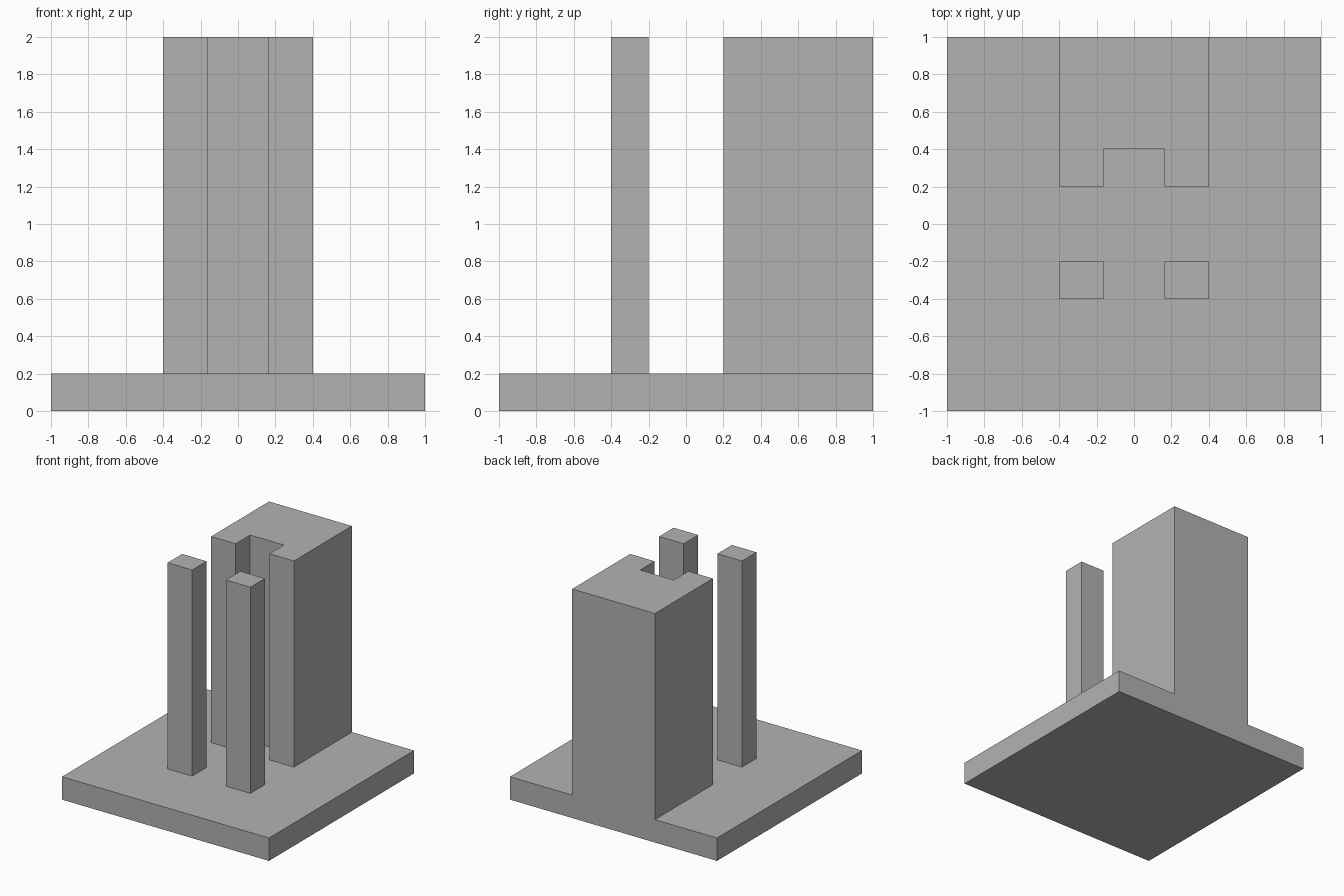
import bpy
import bmesh

cube = bpy.data.objects.get("Cube")
if cube:
    bpy.data.objects.remove(cube, do_unlink=True)

# Single plain grey material
GREY = (0.448, 0.448, 0.448, 1.0)
grey = bpy.data.materials.new("plain grey")
grey.use_nodes = True
grey.diffuse_color = GREY
grey.node_tree.nodes["Principled BSDF"].inputs["Base Color"].default_value = GREY


def extrude_plan(name, plan, z0, z1):
    """Raise a counter-clockwise floor plan from z0 to z1."""
    bm = bmesh.new()
    floor = bm.faces.new([bm.verts.new((x, y, z0)) for x, y in plan])
    raised = bmesh.ops.extrude_face_region(bm, geom=[floor], use_keep_orig=True)
    top = [v for v in raised["geom"] if isinstance(v, bmesh.types.BMVert)]
    bmesh.ops.translate(bm, verts=top, vec=(0, 0, z1 - z0))
    bmesh.ops.recalc_face_normals(bm, faces=bm.faces)
    mesh = bpy.data.meshes.new(name)
    bm.to_mesh(mesh)
    bm.free()
    mesh.materials.append(grey)
    obj = bpy.data.objects.new(name, mesh)
    bpy.context.collection.objects.link(obj)
    return obj


def rectangle(x0, x1, y0, y1):
    return [(x0, y0), (x1, y0), (x1, y1), (x0, y1)]


BASE_TOP, TOP = 0.2, 2.0
OUTER, INNER = 0.4, 0.163  # half widths of the block and of its notch

# Square base slab
extrude_plan("base_slab", rectangle(-1, 1, -1, 1), 0, BASE_TOP)

# Rear block, flush with the back of the slab, with a full-height front notch
half = [(INNER, 0.4), (INNER, 0.2), (OUTER, 0.2), (OUTER, 1.0)]
plan = half + [(-x, y) for x, y in reversed(half)]
extrude_plan("rear_block", plan, BASE_TOP, TOP)

# Pair of free-standing front pillars
extrude_plan("left_pillar", rectangle(INNER, OUTER, -0.4, -0.2), BASE_TOP, TOP)
extrude_plan("right_pillar", rectangle(-OUTER, -INNER, -0.4, -0.2), BASE_TOP, TOP)
